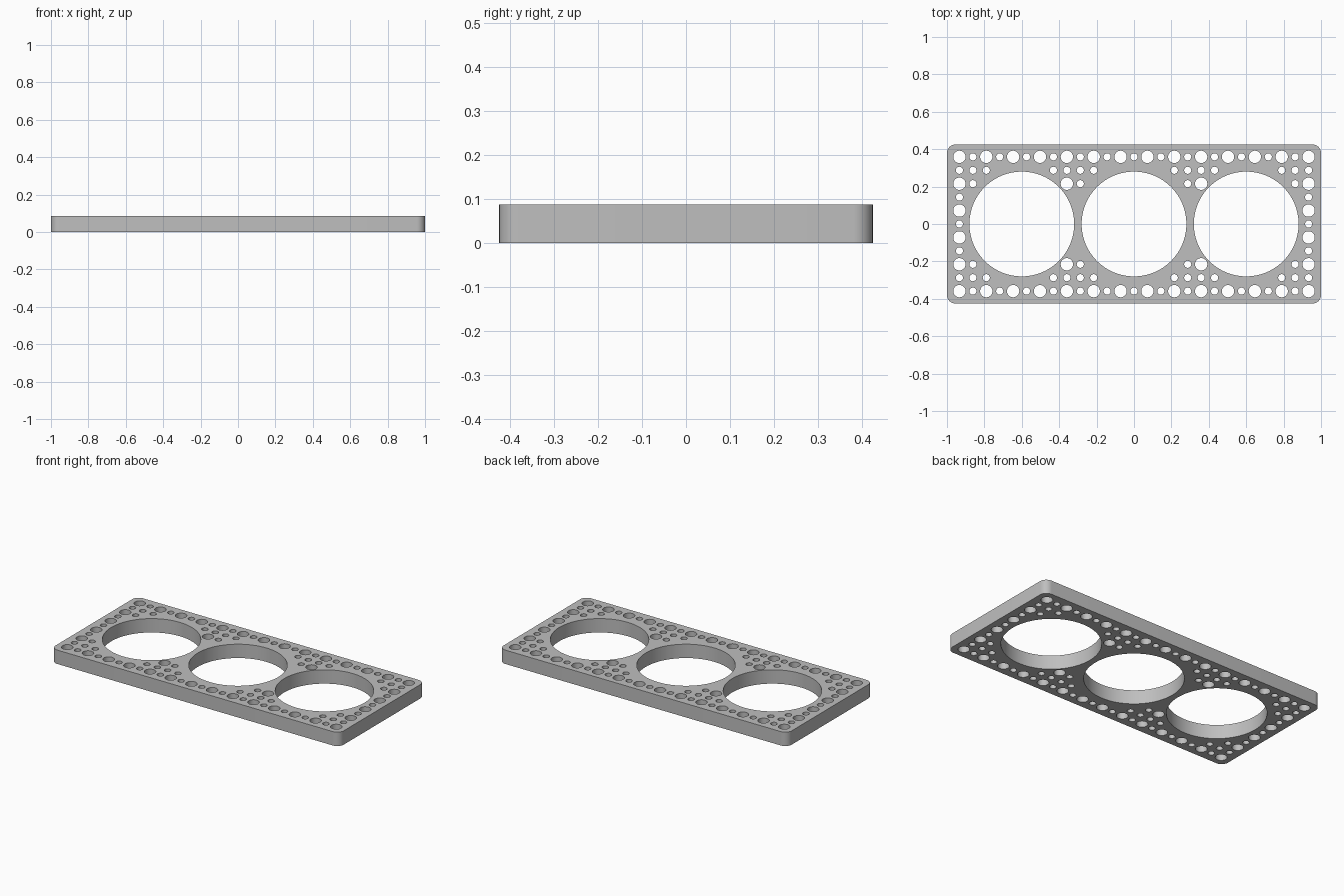
import bpy, bmesh
from math import cos, sin, pi, hypot, radians

if "Cube" in bpy.data.objects:
    bpy.data.objects.remove(bpy.data.objects["Cube"], do_unlink=True)

HALF_X, HALF_Y, HEIGHT, CORNER = 1.0, 0.425, 0.087, 0.045
PITCH = 0.0718
BORE_X, BORE_R = (-0.6, 0.0, 0.6), 0.28
LARGE_R, SMALL_R = 0.033, 0.019
CLEARANCE = 0.322   # nearest a small hole centre may come to a bore centre


def arc(cx, cy, r, start, sweep, steps):
    return [(cx + r * cos(start + sweep * k / steps),
             cy + r * sin(start + sweep * k / steps)) for k in range(steps + 1)]


def add_loop(curve, points):
    spline = curve.splines.new('POLY')
    spline.points.add(len(points) - 1)
    for p, (x, y) in zip(spline.points, points):
        p.co = (x, y, 0, 1)
    spline.use_cyclic_u = True


def add_circle(curve, cx, cy, r, steps):
    add_loop(curve, arc(cx, cy, r, 0, 2 * pi, steps)[:-1])


curve = bpy.data.curves.new("perforated_plate", 'CURVE')
curve.dimensions = '2D'
curve.fill_mode = 'BOTH'
curve.extrude = HEIGHT / 2

# Rounded rectangular outline
outline = []
for k, (sx, sy) in enumerate([(1, 1), (-1, 1), (-1, -1), (1, -1)]):
    outline += arc(sx * (HALF_X - CORNER), sy * (HALF_Y - CORNER),
                   CORNER, k * pi / 2, pi / 2, 10)
add_loop(curve, outline)

# Three large bores
for x in BORE_X:
    add_circle(curve, x, 0, BORE_R, 96)

# Grid of alternating holes, left out around the bores
for i in range(-13, 14):
    for j in range(-5, 6):
        x, y = i * PITCH, j * PITCH
        if min(hypot(x - b, y) for b in BORE_X) > CLEARANCE:
            large = i % 2 and j % 2
            add_circle(curve, x, y, LARGE_R if large else SMALL_R, 32)

# Turn the filled profile into a closed solid
plate = bpy.data.objects.new("perforated_plate", curve)
bpy.context.collection.objects.link(plate)
bpy.ops.object.select_all(action='DESELECT')
plate.select_set(True)
bpy.context.view_layer.objects.active = plate
bpy.ops.object.convert(target='MESH')
plate = bpy.context.view_layer.objects.active
mesh = plate.data

bm = bmesh.new()
bm.from_mesh(mesh)
bmesh.ops.remove_doubles(bm, verts=bm.verts, dist=0.0001)
bmesh.ops.translate(bm, verts=bm.verts, vec=(0, 0, HEIGHT / 2))
bmesh.ops.recalc_face_normals(bm, faces=bm.faces)
bm.to_mesh(mesh)
bm.free()

# Plain grey finish
grey = bpy.data.materials.new("plain_grey")
grey.use_nodes = True
colour = (0.52, 0.52, 0.52, 1)
grey.diffuse_color = colour
grey.node_tree.nodes["Principled BSDF"].inputs["Base Color"].default_value = colour
mesh.materials.clear()
mesh.materials.append(grey)
bpy.ops.object.shade_smooth_by_angle(angle=radians(30))
